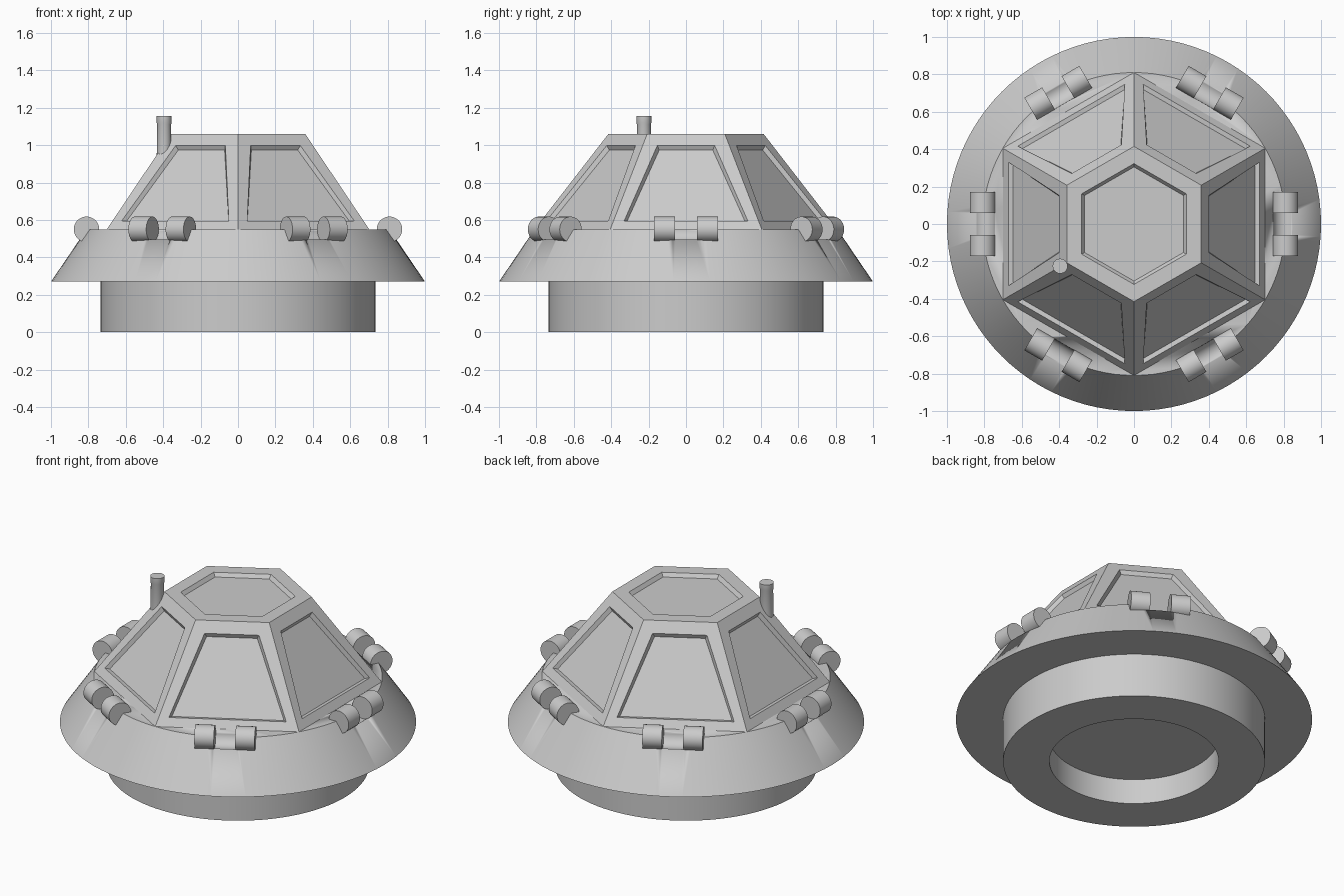
import bpy, bmesh, math
from mathutils import Matrix

cube = bpy.data.objects.get("Cube")
if cube:
    bpy.data.objects.remove(cube)

grey = bpy.data.materials.new("light grey metal")
grey.use_nodes = True
colour = (0.6, 0.6, 0.6, 1)
grey.diffuse_color = colour
grey.node_tree.nodes["Principled BSDF"].inputs["Base Color"].default_value = colour


def add_object(name, bm, smooth=True):
    bmesh.ops.recalc_face_normals(bm, faces=bm.faces)
    mesh = bpy.data.meshes.new(name)
    bm.to_mesh(mesh)
    bm.free()
    mesh.materials.append(grey)
    obj = bpy.data.objects.new(name, mesh)
    bpy.context.collection.objects.link(obj)
    if smooth:
        bpy.ops.object.select_all(action='DESELECT')
        obj.select_set(True)
        bpy.context.view_layer.objects.active = obj
        bpy.ops.object.shade_smooth_by_angle(angle=math.radians(30))
    return obj


def lathe(profile, sides):
    """Solid of (radius, height) rings, capped at both ends."""
    bm = bmesh.new()
    turns = [math.pi / 2 + math.tau * i / sides for i in range(sides)]
    rings = [[bm.verts.new((r * math.cos(a), r * math.sin(a), z)) for a in turns]
             for r, z in profile]
    for low, high in zip(rings, rings[1:]):
        for i in range(sides):
            j = (i + 1) % sides
            bm.faces.new((low[i], low[j], high[j], high[i]))
    bm.faces.new(rings[0][::-1])
    bm.faces.new(rings[-1])
    return bm


def add_barrel(bm, angle, offset, length, radius):
    """Cylinder lying along the rim at the given angle."""
    place = (Matrix.Rotation(angle, 4, 'Z')
             @ Matrix.Translation((RIM, offset, DECK))
             @ Matrix.Rotation(math.pi / 2, 4, 'X'))
    bmesh.ops.create_cone(bm, cap_ends=True, segments=40, radius1=radius,
                          radius2=radius, depth=length, matrix=place)


RIM, DECK = 0.81, 0.55
SIDES = [math.tau * i / 6 for i in range(6)]

# Docking ring with a round recess underneath
add_object("base_ring", lathe([(0.475, 0.155), (0.475, 0), (0.735, 0), (0.735, 0.275)], 96))

# Conical skirt, notched between the hinge barrels
skirt = add_object("skirt", lathe([(1.0, 0.27), (RIM, DECK)], 96))
bm = bmesh.new()
for angle in SIDES:
    add_barrel(bm, angle, 0, 0.14, 0.066)
cutter = add_object("hinge_notch_cutter", bm)
cutter.hide_render = True
cutter.hide_viewport = True
notch = skirt.modifiers.new("hinge_notches", 'BOOLEAN')
notch.operation = 'DIFFERENCE'
notch.solver = 'EXACT'
notch.object = cutter

# Six-sided cupola with a recessed window in every sloping face and the roof
bm = lathe([(RIM, DECK), (0.415, 1.06)], 6)
bm.normal_update()
windows = [f for f in bm.faces if f.normal.z > -0.5]
bmesh.ops.inset_individual(bm, faces=windows, thickness=0.092)
bmesh.ops.inset_individual(bm, faces=windows, thickness=0.018, depth=-0.022)
add_object("window_cupola", bm, smooth=False)

# Pairs of hinge barrels around the rim
for number, angle in enumerate(SIDES, 1):
    bm = bmesh.new()
    for offset in (-0.115, 0.115):
        add_barrel(bm, angle, offset, 0.11, 0.068)
    add_object(f"hinge_{number}", bm)

# Short post on the front right corner
post = add_object("roof_post", lathe([(0.04, 0.92), (0.037, 1.11), (0.04, 1.12), (0.04, 1.155)], 24))
post.location = (-0.395, -0.225, 0)
